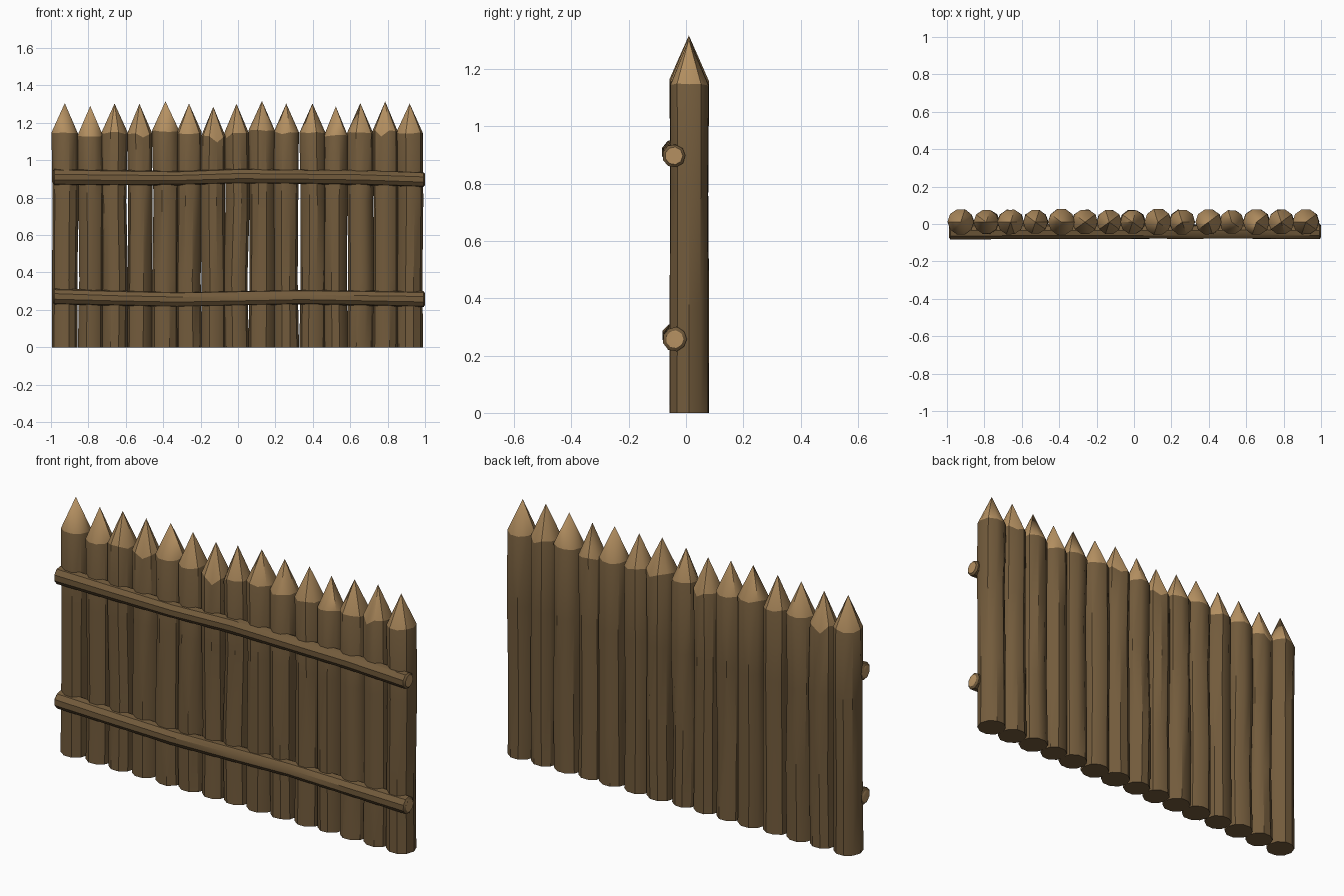
import bpy, bmesh, math, random
from mathutils import Vector

if "Cube" in bpy.data.objects:
    bpy.data.objects.remove(bpy.data.objects["Cube"])

random.seed(4)


def material(name, color):
    m = bpy.data.materials.new(name)
    m.diffuse_color = (*color, 1)
    m.use_nodes = True
    m.node_tree.nodes["Principled BSDF"].inputs["Base Color"].default_value = m.diffuse_color
    return m


BARK = material("bark", (0.17, 0.105, 0.045))
WOOD = material("cut_wood", (0.46, 0.28, 0.12))


def ring(bm, centre, radius, sides, u, v, jitter=0.0):
    c = Vector(centre)
    verts = []
    for i in range(sides):
        a = 2 * math.pi * i / sides
        r = radius * (1 + random.uniform(-jitter, jitter))
        verts.append(bm.verts.new(c + u * math.cos(a) * r + v * math.sin(a) * r))
    return verts


def bridge(bm, a, b, mat=0):
    n = len(a)
    for i in range(n):
        j = (i + 1) % n
        bm.faces.new((a[i], a[j], b[j], b[i])).material_index = mat


def finish(bm, name):
    bmesh.ops.recalc_face_normals(bm, faces=bm.faces)
    mesh = bpy.data.meshes.new(name)
    bm.to_mesh(mesh)
    bm.free()
    mesh.materials.append(BARK)
    mesh.materials.append(WOOD)
    ob = bpy.data.objects.new(name, mesh)
    bpy.context.collection.objects.link(ob)
    bpy.ops.object.select_all(action='DESELECT')
    ob.select_set(True)
    bpy.context.view_layer.objects.active = ob
    bpy.ops.object.shade_smooth_by_angle(angle=math.radians(35))


X, Y, Z = Vector((1, 0, 0)), Vector((0, 1, 0)), Vector((0, 0, 1))


def stake(name, x, tip, radius, dips):
    """Wobbly ten-sided log with a carved conical point."""
    bm = bmesh.new()
    sides, y = 10, 0.011
    shoulder = tip - 0.158
    rings = []
    for z in (0, 0.36, 0.78, shoulder):
        mid = 0 < z < 1
        dx = random.uniform(-0.006, 0.006) if mid else 0
        r = radius * (random.uniform(0.95, 1.0) if mid else 1)
        rings.append(ring(bm, (x + dx, y, z), r, sides, X, Y, 0.025))
    for i, v in enumerate(rings[-1]):
        v.co.z += random.uniform(-0.006, 0.006) - (0.028 if i in dips else 0)
    for a, b in zip(rings, rings[1:]):
        bridge(bm, a, b)
    bm.faces.new(rings[0])
    apex = bm.verts.new((x, y - 0.001, tip))
    top = rings[-1]
    for i in range(sides):
        bm.faces.new((top[i], top[(i + 1) % sides], apex)).material_index = 1
    finish(bm, name)


def rail(name, x0, x1, heights):
    """Thin bent pole with pale, slightly chamfered cut ends."""
    bm = bmesh.new()
    n = len(heights) - 1
    rings = []
    for i, z in enumerate(heights):
        x = x0 + (x1 - x0) * i / n
        c = (x, -0.041 + random.uniform(-0.002, 0.002), z)
        r = random.uniform(0.039, 0.043)
        if i == 0:
            rings.append(ring(bm, c, 0.031, 9, Y, Z))
            c = (x + 0.008, c[1], z)
        if i == n:
            c = (x - 0.008, c[1], z)
        rings.append(ring(bm, c, r, 9, Y, Z, 0.04))
        if i == n:
            rings.append(ring(bm, (x, c[1], z), 0.031, 9, Y, Z))
    for a, b in zip(rings, rings[1:]):
        bridge(bm, a, b)
    for end in (rings[0], rings[-1]):
        bm.faces.new(end).material_index = 1
    finish(bm, name)


# Row of pointed stakes: x, tip height, radius
STAKES = [
    (-0.926, 1.305, .070), (-0.790, 1.290, .067), (-0.660, 1.303, .069),
    (-0.527, 1.302, .066), (-0.388, 1.315, .071), (-0.262, 1.303, .068),
    (-0.132, 1.286, .066), (-0.008, 1.302, .065), (0.128, 1.317, .072),
    (0.258, 1.303, .069), (0.398, 1.303, .070), (0.523, 1.288, .065),
    (0.654, 1.305, .071), (0.787, 1.314, .069), (0.918, 1.303, .070),
]
# Shoulder corners where the carving runs lower down the log
DIPS = {1: (3,), 3: (8,), 6: (8, 2), 7: (6,), 8: (2,), 13: (7, 2)}
for k, (x, tip, r) in enumerate(STAKES):
    stake(f"stake_{k + 1:02d}", x, tip, r, DIPS.get(k, ()))

# Two horizontal rails across the front
rail("upper_rail", -0.99, 1.0, (0.91, 0.906, 0.905, 0.915, 0.912, 0.908, 0.897))
rail("lower_rail", -0.99, 1.0, (0.272, 0.262, 0.255, 0.262, 0.268, 0.262, 0.257))
